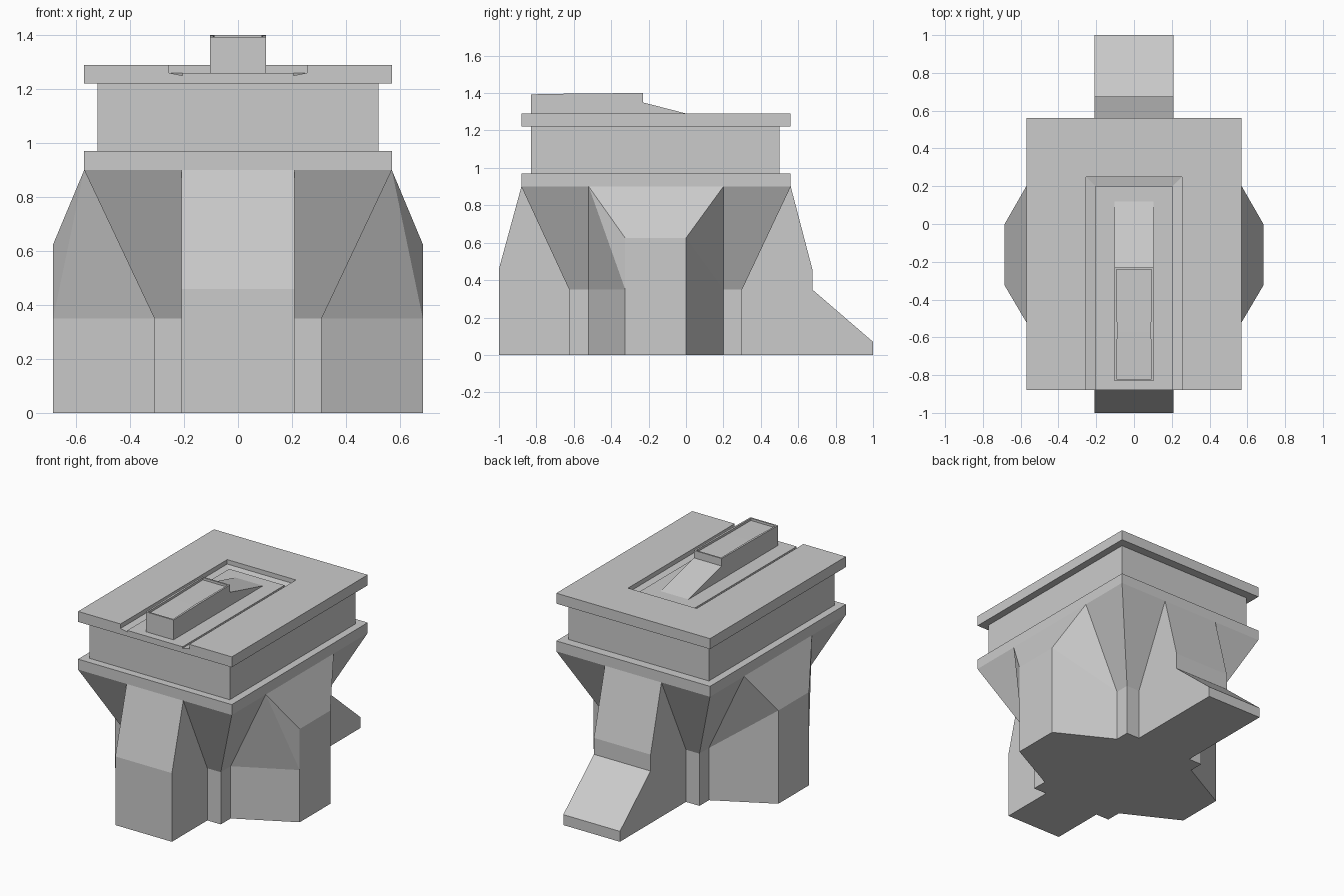
import bpy, bmesh

if "Cube" in bpy.data.objects:
    bpy.data.objects.remove(bpy.data.objects["Cube"])


def make(name, verts, faces, mirror=False):
    me = bpy.data.meshes.new(name)
    me.from_pydata(verts, [], faces)
    bm = bmesh.new()
    bm.from_mesh(me)
    if mirror:  # add the copy on the -x side
        geo = bmesh.ops.duplicate(bm, geom=bm.verts[:] + bm.edges[:] + bm.faces[:])["geom"]
        for g in geo:
            if isinstance(g, bmesh.types.BMVert):
                g.co.x = -g.co.x
    bmesh.ops.recalc_face_normals(bm, faces=bm.faces)
    bm.to_mesh(me)
    bm.free()
    ob = bpy.data.objects.new(name, me)
    bpy.context.collection.objects.link(ob)
    return ob


def loft(name, low, high):
    """Solid between two matching loops of 3D points."""
    n = len(low)
    faces = [tuple(range(n)), tuple(range(n, 2 * n))]
    faces += [(i, (i + 1) % n, n + (i + 1) % n, n + i) for i in range(n)]
    return make(name, low + high, faces)


def rect(x, y0, y1, z):
    return [(-x, y0, z), (x, y0, z), (x, y1, z), (-x, y1, z)]


def block(name, x, y0, y1, z0, z1):
    return loft(name, rect(x, y0, y1, z0), rect(x, y0, y1, z1))


def side_profile(name, x, pts):
    """Extrude a (y, z) outline across -x..x."""
    return loft(name, [(-x, y, z) for y, z in pts], [(x, y, z) for y, z in pts])


# Core column and its flared head
block("core_column", 0.31, -0.625, 0.30, 0, 0.35)
loft("flared_head", rect(0.31, -0.625, 0.30, 0.35), rect(0.57, -0.88, 0.56, 0.90))

# Front and back buttresses in one profile, with the sloped foot behind
side_profile("long_buttress", 0.21, [
    (-1, 0), (-1, 0.46), (-0.88, 0.90), (0.56, 0.90),
    (0.675, 0.46), (0.675, 0.35), (1, 0.07), (1, 0)])

# Faceted side buttresses
v = [(0.31, -0.52, 0), (0.685, -0.325, 0), (0.685, 0, 0), (0.31, 0.20, 0),
     (0.31, -0.52, 0.35), (0.685, -0.325, 0.35), (0.31, 0.20, 0.35),
     (0.685, -0.325, 0.625), (0.685, 0, 0.625),
     (0.57, -0.52, 0.90), (0.57, 0.20, 0.90)]
f = [(0, 1, 2, 3), (0, 1, 5, 4), (4, 5, 9), (5, 7, 9), (1, 2, 8, 7, 5),
     (2, 3, 6, 8), (6, 10, 8), (7, 8, 10, 9), (0, 4, 6, 3), (4, 9, 10, 6)]
make("side_buttresses", v, f, mirror=True)

# Stacked body
block("lower_slab", 0.57, -0.88, 0.56, 0.90, 0.97)
block("body", 0.52, -0.83, 0.50, 0.97, 1.22)

# Top slab with a channel open at the front
u = [(-0.57, -0.88), (-0.255, -0.88), (-0.255, 0.25), (0.255, 0.25),
     (0.255, -0.88), (0.57, -0.88), (0.57, 0.56), (-0.57, 0.56)]
loft("top_slab", [(x, y, 1.22) for x, y in u], [(x, y, 1.29) for x, y in u])
block("channel_floor", 0.255, -0.88, 0.25, 1.22, 1.25)
block("channel_platform", 0.205, -0.88, 0.20, 1.25, 1.26)

# Sloped gutter around the platform
outer = [(-0.255, -0.88), (-0.255, 0.25), (0.255, 0.25), (0.255, -0.88)]
inner = [(-0.205, -0.88), (-0.205, 0.20), (0.205, 0.20), (0.205, -0.88)]
v = ([(x, y, 1.26) for x, y in outer] + [(x, y, 1.25) for x, y in inner]
     + [(x, y, 1.25) for x, y in outer])
f = [(i, i + 1, i + 5, i + 4) for i in range(3)]
f += [(i, i + 1, i + 9, i + 8) for i in range(3)]
f += [(i + 4, i + 5, i + 9, i + 8) for i in range(3)]
f += [(0, 4, 8), (3, 7, 11)]
make("gutter", v, f)

# Raised box with a sunken lid
b = 0.103
box = side_profile("raised_box", b, [(-0.83, 1.26), (-0.83, 1.393), (-0.57, 1.398), (-0.23, 1.40), (-0.23, 1.26)])
bm = bmesh.new()
bm.from_mesh(box.data)
lid = [fc for fc in bm.faces if fc.normal.z > 0.9]
bmesh.ops.inset_region(bm, faces=lid, thickness=0.015)
rim = bmesh.ops.extrude_face_region(bm, geom=lid)["geom"]
bmesh.ops.translate(bm, verts=[g for g in rim if isinstance(g, bmesh.types.BMVert)], vec=(0, 0, -0.015))
bmesh.ops.delete(bm, geom=lid, context="FACES")
bmesh.ops.recalc_face_normals(bm, faces=bm.faces)
bm.to_mesh(box.data)
bm.free()

# Ramp behind the box
side_profile("ramp", b, [(-0.23, 1.26), (-0.23, 1.35), (0.12, 1.26)])
